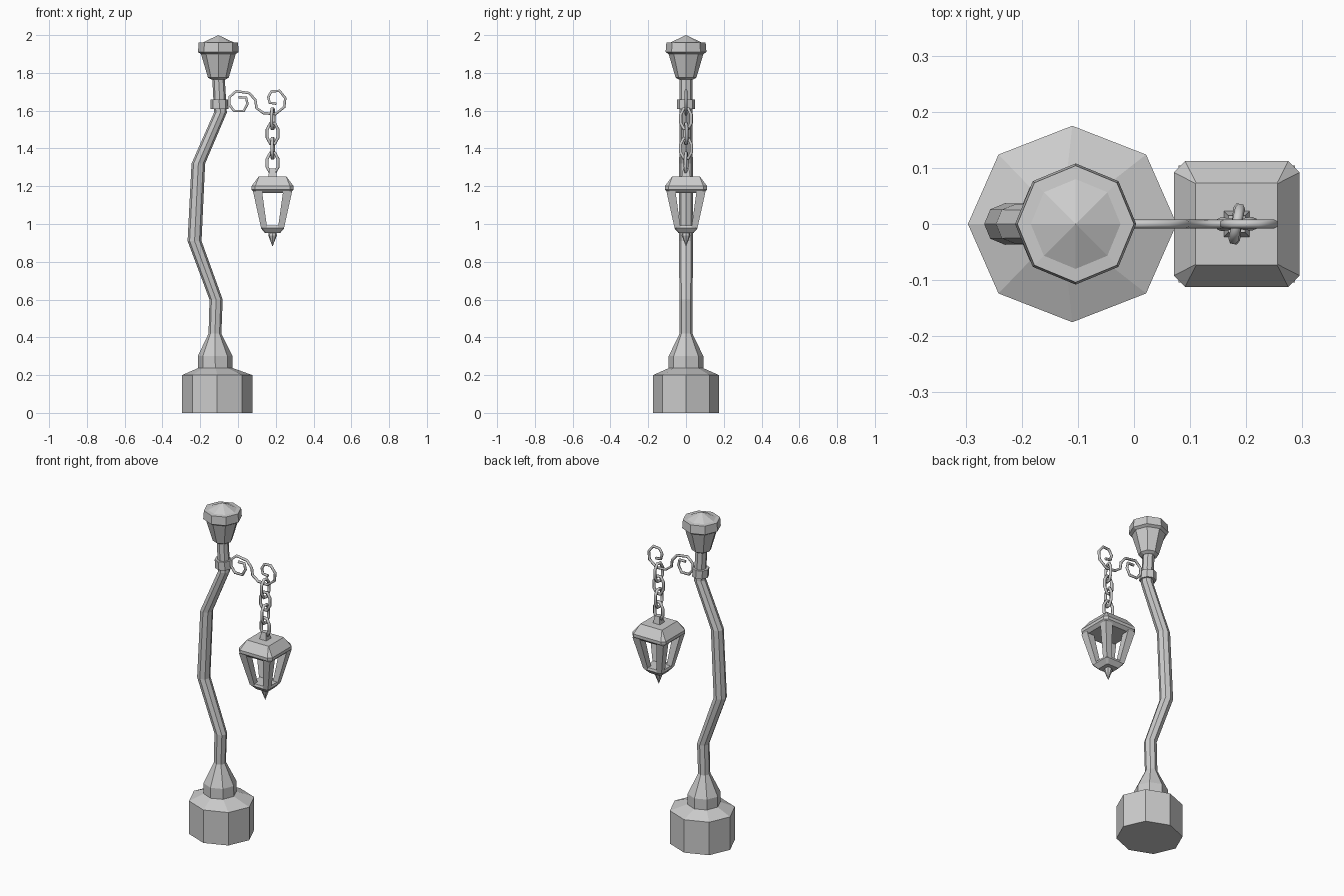
import bpy, bmesh
from math import sin, cos, pi, radians
from mathutils import Vector

if "Cube" in bpy.data.objects:
    bpy.data.objects.remove(bpy.data.objects["Cube"])

LX = 0.183   # lantern axis


def loft(name, rings):
    """Skin a stack of equal-size rings and cap both ends."""
    bm = bmesh.new()
    loops = [[bm.verts.new(p) for p in ring] for ring in rings]
    n = len(loops[0])
    for a, b in zip(loops, loops[1:]):
        for i in range(n):
            j = (i + 1) % n
            bm.faces.new((a[i], a[j], b[j], b[i]))
    bm.faces.new(loops[0][::-1])
    bm.faces.new(loops[-1])
    bmesh.ops.remove_doubles(bm, verts=bm.verts, dist=0.0005)
    bmesh.ops.recalc_face_normals(bm, faces=bm.faces)
    me = bpy.data.meshes.new(name)
    bm.to_mesh(me)
    bm.free()
    ob = bpy.data.objects.new(name, me)
    bpy.context.collection.objects.link(ob)
    return ob


def octagon(cx, z, rx, ry=None):
    ry = ry or rx
    return [(cx + rx * cos(i * pi / 4), ry * sin(i * pi / 4), z) for i in range(8)]


def square(cx, cy, z, h, c=0.0):
    """Square ring of half-size h, corners cut by c."""
    if not c:
        return [(cx + sx * h, cy + sy * h, z) for sx, sy in ((-1, -1), (1, -1), (1, 1), (-1, 1))]
    k = h - c
    pts = ((k, -h), (h, -k), (h, k), (k, h), (-k, h), (-h, k), (-h, -k), (-k, -h))
    return [(cx + x, cy + y, z) for x, y in pts]


def wire(name, pts, r, cyclic=False):
    cu = bpy.data.curves.new(name, 'CURVE')
    cu.dimensions = '3D'
    cu.bevel_depth = r
    cu.bevel_resolution = 1
    cu.use_fill_caps = True
    sp = cu.splines.new('POLY')
    sp.points.add(len(pts) - 1)
    for p, q in zip(sp.points, pts):
        p.co = (*q, 1)
    sp.use_cyclic_u = cyclic
    ob = bpy.data.objects.new(name, cu)
    bpy.context.collection.objects.link(ob)
    return ob


# Stone foot
loft("base", [octagon(-0.11, 0, 0.186, 0.175), octagon(-0.11, 0.2, 0.186, 0.175),
              octagon(-0.12, 0.24, 0.085)])

# Flared neck and crooked pole in one sweep: x, z, radius
path = [(-0.12, 0.23, 0.092), (-0.121, 0.3, 0.092), (-0.122, 0.42, 0.034),
        (-0.116, 0.6, 0.035), (-0.23, 0.91, 0.037), (-0.21, 1.32, 0.036),
        (-0.093, 1.59, 0.034), (-0.104, 1.79, 0.033)]
loft("pole", [octagon(x, z, r) for x, z, r in path])

# Band that holds the bracket
loft("collar", [octagon(-0.098, 1.61, 0.047), octagon(-0.1, 1.66, 0.047)])

# Cup-shaped finial on top
head = [(1.765, 0.038), (1.775, 0.055), (1.9, 0.092), (1.91, 0.108), (1.96, 0.104),
        (1.962, 0.08), (2.0, 0.0001)]
loft("pole_head", [octagon(-0.104, z, r) for z, r in head])

# Scrolled iron bracket
scroll = [(.003, 1.67), (.043, 1.67), (.05, 1.635), (.03, 1.598), (-.02, 1.598),
          (-.045, 1.63), (-.045, 1.672), (-.01, 1.703), (.06, 1.693), (.092, 1.656),
          (.098, 1.614), (.135, 1.587), (.198, 1.582), (.245, 1.619), (.25, 1.667),
          (.22, 1.705), (.177, 1.702), (.16, 1.672), (.168, 1.642), (.203, 1.637)]
wire("bracket", [(x, 0, z) for x, z in scroll], 0.008)

# Chain of alternating links
for i in range(4):
    z0 = 1.557 - 0.078 * i
    yaw = radians((78, 8, 84, -6)[i])
    pts = []
    for k in range(8):
        a = (k + 0.5) * pi / 4
        u, v = 0.031 * cos(a), 0.058 * sin(a)
        pts.append((LX + u * cos(yaw), u * sin(yaw), z0 + v))
    wire(f"chain_link_{i + 1}", pts, 0.009, True)

# Lantern: stem, roof, frame and drop finial
loft("lantern_stem", [square(LX, 0, 1.245, 0.024), square(LX, 0, 1.295, 0.015)])
loft("lantern_roof", [square(LX, 0, 1.165, 0.094, 0.012), square(LX, 0, 1.182, 0.112, 0.02),
                      square(LX, 0, 1.2, 0.112, 0.02), square(LX, 0, 1.252, 0.073, 0.001)])
for sx in (-1, 1):
    for sy in (-1, 1):
        side = ("left" if sx < 0 else "right", "front" if sy < 0 else "back")
        loft("lantern_post_%s_%s" % side,
             [square(LX + sx * .045, sy * .045, 0.98, 0.016),
              square(LX + sx * .08, sy * .08, 1.175, 0.024)])
loft("lantern_floor", [square(LX, 0, 0.952, 0.04, 0.008), square(LX, 0, 0.978, 0.062, 0.01),
                       square(LX, 0, 0.992, 0.058, 0.01)])
loft("lantern_drop", [octagon(LX, 0.88, 0.0001), octagon(LX, 0.94, 0.023),
                      octagon(LX, 0.96, 0.018)])
